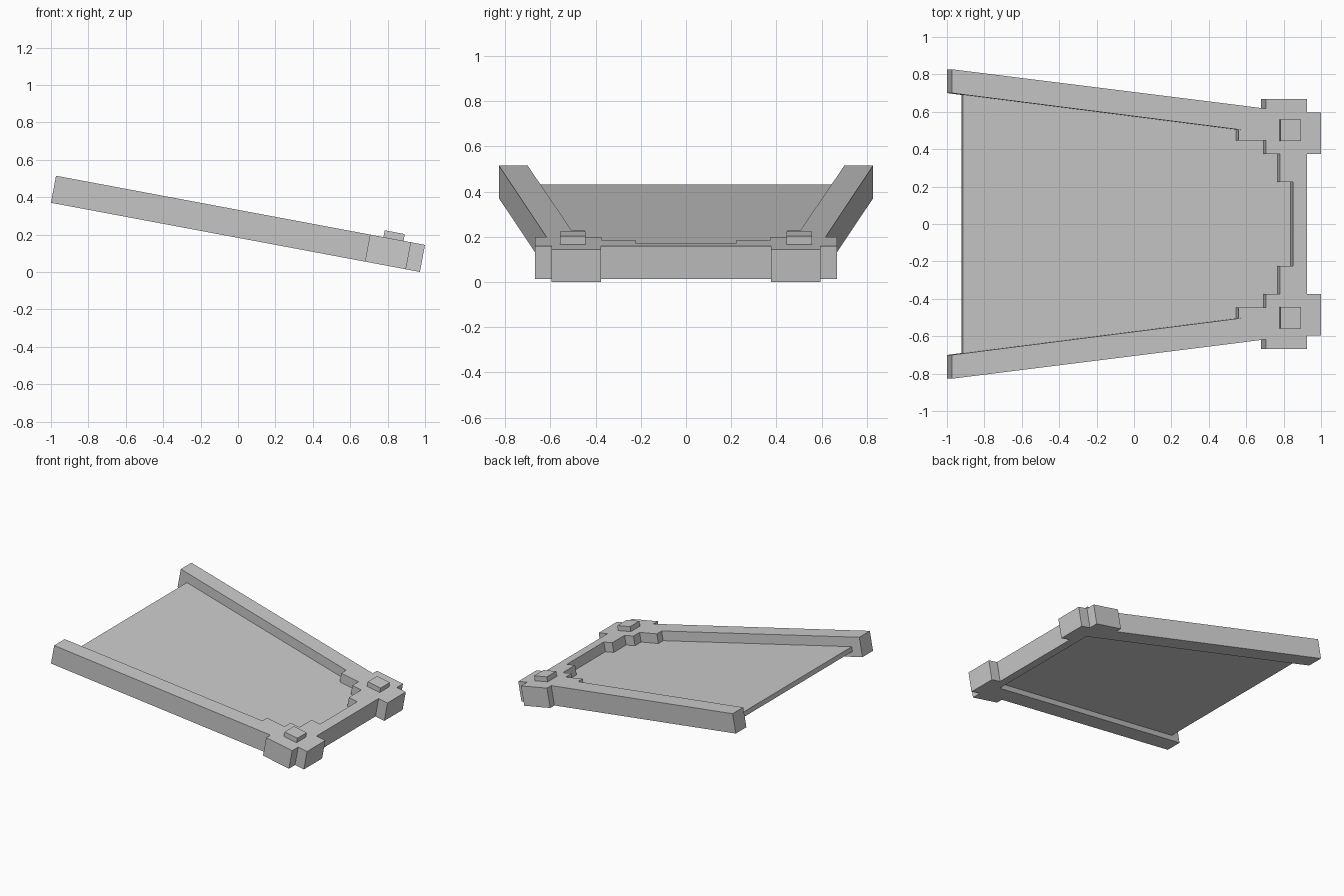
import bpy, bmesh, math
from mathutils import Matrix

if "Cube" in bpy.data.objects:
    bpy.data.objects.remove(bpy.data.objects["Cube"])

TILT = math.atan2(0.37, 1.974)
T = 0.147            # frame thickness
FLOOR, UNDER = 0.075, 0.04   # panel top and underside
# local u runs down the slope, local w is the slope normal
PLACE = Matrix.Translation((-1, 0, 0.37)) @ Matrix.Rotation(TILT, 4, 'Y')


def prism(name, outline, w0, w1):
    """Extrude a (u, y) outline from w0 to w1 in the sloped frame."""
    bm = bmesh.new()
    face = bm.faces.new([bm.verts.new((u, y, w0)) for u, y in outline])
    ext = bmesh.ops.extrude_face_region(bm, geom=[face])
    for v in ext['geom']:
        if isinstance(v, bmesh.types.BMVert):
            v.co.z = w1
    bmesh.ops.recalc_face_normals(bm, faces=bm.faces)
    bm.transform(PLACE)
    mesh = bpy.data.meshes.new(name)
    bm.to_mesh(mesh)
    bm.free()
    obj = bpy.data.objects.new(name, mesh)
    bpy.context.collection.objects.link(obj)
    return obj


def mirrored(half):
    """Close a half outline across the centre line."""
    return half + [(u, -y) for u, y in reversed(half)]


# U-shaped frame: tapering rails, corner blocks and front bar
outer = [(2.007, 0.375), (2.007, 0.595), (1.931, 0.595), (1.931, 0.668),
         (1.708, 0.668), (1.708, 0.617), (0, 0.827)]
inner = [(0, 0.70), (1.855, 0.468)]
half = [(1.931, 0.375)] + outer + inner
prism("frame", mirrored(half), 0, T)

# Recessed floor panel
prism("floor_panel", mirrored([(0.072, 0.694), (1.858, 0.471)]), UNDER, FLOOR)

# Stepped fill in both front inner corners, and the square pegs
steps = [(1.559, 0.505), (1.559, 0.447), (1.707, 0.447), (1.707, 0.373),
         (1.783, 0.373), (1.783, 0.224), (1.855, 0.224), (1.855, 0.468)]
peg = [(1.781, 0.445), (1.89, 0.445), (1.89, 0.558), (1.781, 0.558)]
for side, s in (("left", -1), ("right", 1)):
    prism("stepped_corner_" + side, [(u, s * y) for u, y in steps], FLOOR, T)
    prism("peg_" + side, [(u, s * y) for u, y in peg], T, T + 0.037)
